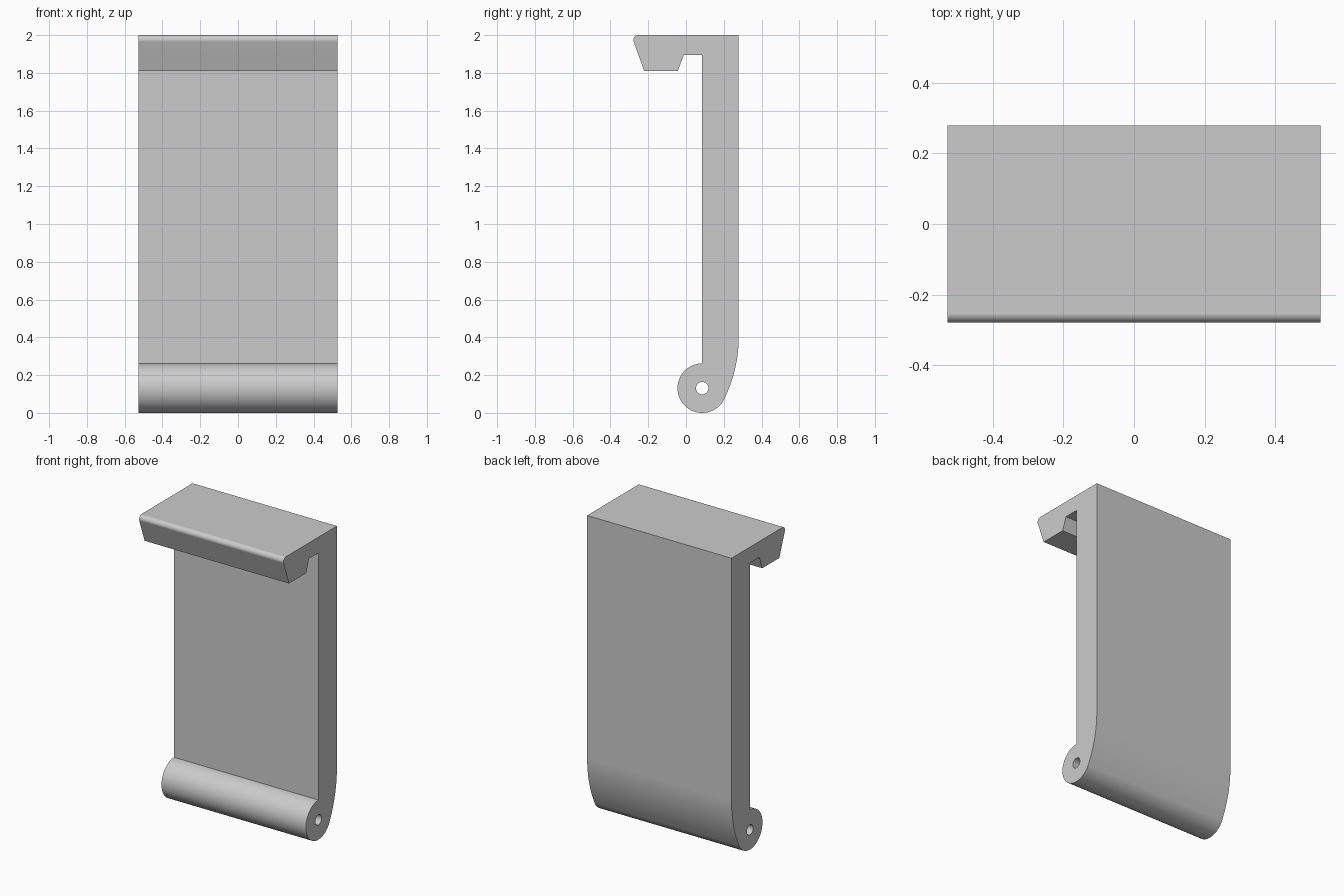
import bpy, bmesh
from math import sin, cos, radians
from mathutils import Vector

cube = bpy.data.objects.get("Cube")
if cube:
    bpy.data.objects.remove(cube, do_unlink=True)

HALF_WIDTH = 0.528
BACK = 0.279          # rear face of the plate
PIVOT = (0.086, 0.131)
BARREL_R = 0.131
HOLE_R = 0.033


def arc(center, radius, start, end, steps):
    """Points (y, z) along an arc, angles in degrees."""
    angles = [radians(start + (end - start) * i / steps) for i in range(steps + 1)]
    return [(center[0] + radius * cos(a), center[1] + radius * sin(a)) for a in angles]


# Side profile: lip with rounded nose, plate, swept heel, hinge barrel
nose = arc((-0.253, 1.974), 0.026, 200, 90, 10)
heel = arc((BACK - 0.733, 0.40), 0.733, 0, -26.5, 16)
barrel = arc(PIVOT, BARREL_R, -26.5, -270, 44)
outline = (nose + [(BACK, 2.0)] + heel + barrel[1:]
           + [(PIVOT[0], 1.895), (-0.012, 1.895), (-0.043, 1.811), (-0.2215, 1.811)])
hole = arc(PIVOT, HOLE_R, 0, 360, 32)[:-1]

# Fill the profile around the pin hole and extrude it across the width
bm = bmesh.new()
edges = []
for loop in (outline, hole):
    verts = [bm.verts.new((-HALF_WIDTH, y, z)) for y, z in loop]
    edges += [bm.edges.new((v, verts[i - 1])) for i, v in enumerate(verts)]
bmesh.ops.triangle_fill(bm, use_beauty=True, edges=edges, normal=(-1, 0, 0))
result = bmesh.ops.extrude_face_region(bm, geom=bm.faces[:], use_keep_orig=True)
moved = [g for g in result["geom"] if isinstance(g, bmesh.types.BMVert)]
bmesh.ops.translate(bm, verts=moved, vec=Vector((2 * HALF_WIDTH, 0, 0)))
bmesh.ops.recalc_face_normals(bm, faces=bm.faces[:])

mesh = bpy.data.meshes.new("hinged_clip")
bm.to_mesh(mesh)
bm.free()
clip = bpy.data.objects.new("hinged_clip", mesh)
bpy.context.collection.objects.link(clip)

# Plain grey plastic
grey = bpy.data.materials.new("plain_grey")
grey.use_nodes = True
color = (0.60, 0.60, 0.60, 1.0)
grey.diffuse_color = color
grey.node_tree.nodes["Principled BSDF"].inputs["Base Color"].default_value = color
mesh.materials.append(grey)

# Smooth curved walls, crisp corners, flat broad faces
bpy.ops.object.select_all(action="DESELECT")
clip.select_set(True)
bpy.context.view_layer.objects.active = clip
bpy.ops.object.shade_smooth_by_angle(angle=radians(15))
weighted = clip.modifiers.new("flat_faces", "WEIGHTED_NORMAL")
weighted.keep_sharp = True
